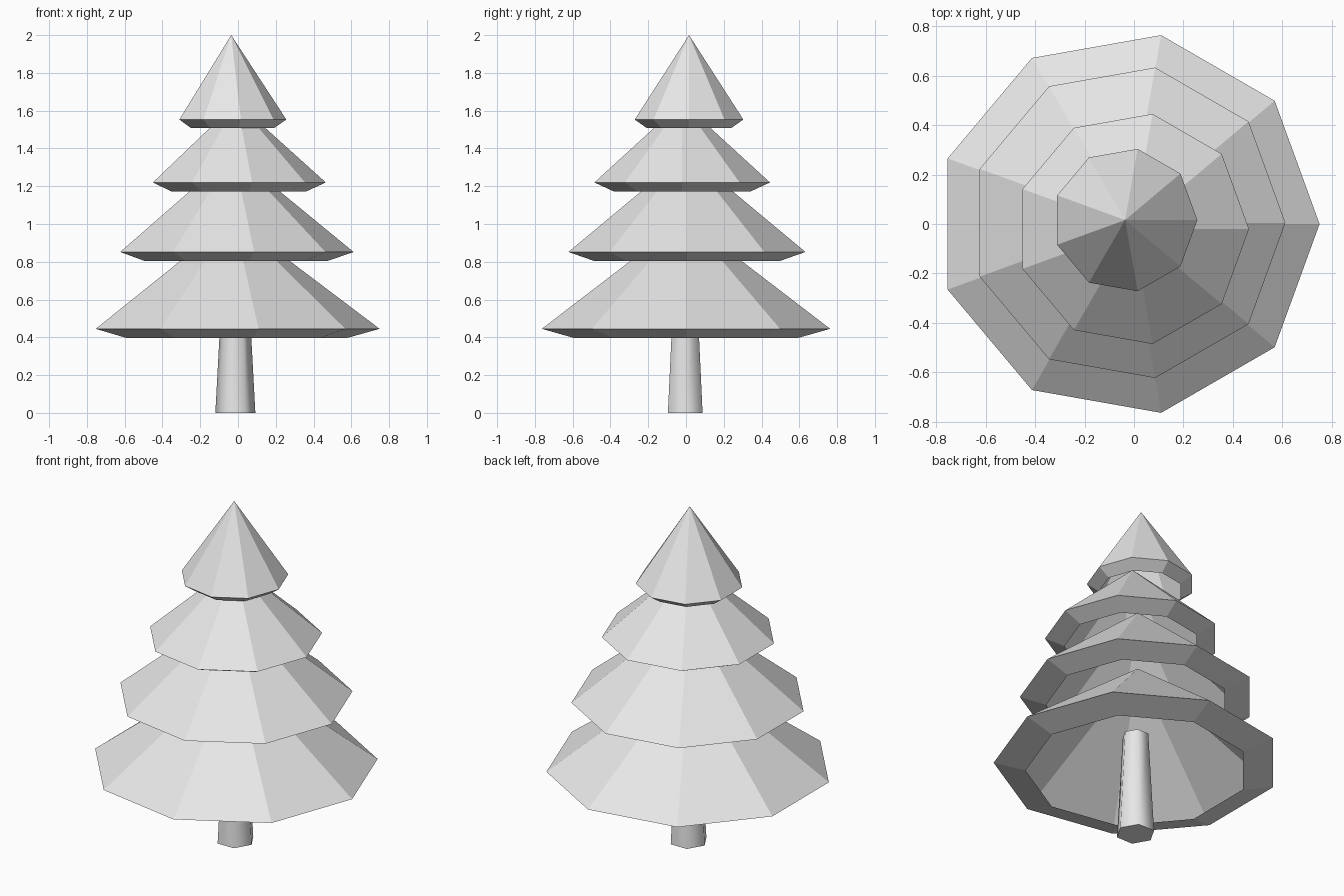
import bpy, bmesh, math

if "Cube" in bpy.data.objects:
    bpy.data.objects.remove(bpy.data.objects["Cube"])

grey = bpy.data.materials.new("light_grey")
grey.diffuse_color = (0.8, 0.8, 0.8, 1)
grey.use_nodes = True
grey.node_tree.nodes["Principled BSDF"].inputs["Base Color"].default_value = grey.diffuse_color


def ring(bm, x, y, z, r, sides):
    return [bm.verts.new((x + r * math.cos(2 * math.pi * i / sides),
                          y + r * math.sin(2 * math.pi * i / sides), z))
            for i in range(sides)]


def bridge(bm, low, high):
    n = len(low)
    for i in range(n):
        j = (i + 1) % n
        bm.faces.new((low[i], low[j], high[j], high[i]))


def finish(bm, name):
    mesh = bpy.data.meshes.new(name)
    bm.to_mesh(mesh)
    bm.free()
    mesh.materials.append(grey)
    obj = bpy.data.objects.new(name, mesh)
    bpy.context.collection.objects.link(obj)
    return obj


# Foliage tiers: nine-sided hollow cones with a rim folded inward underneath
def tier(name, x, y, z_lip, z_rim, z_tip, r):
    bm = bmesh.new()
    lip = ring(bm, x, y, z_lip, r * 0.778, 9)
    rim = ring(bm, x, y, z_rim, r, 9)
    tip = bm.verts.new((x, y, z_tip))
    bridge(bm, lip, rim)
    for i in range(9):
        bm.faces.new((rim[i], rim[(i + 1) % 9], tip))
    finish(bm, name)


for args in (("bottom_tier", -0.025, 0.0, 0.397, 0.445, 1.03, 0.775),
             ("lower_middle_tier", -0.025, 0.005, 0.803, 0.852, 1.375, 0.637),
             ("upper_middle_tier", -0.007, -0.02, 1.172, 1.22, 1.645, 0.472),
             ("top_tier", -0.036, 0.016, 1.508, 1.553, 2.0, 0.292)):
    tier(*args)

# Trunk: tapered hexagonal post, smooth sides with sharp caps
bm = bmesh.new()
base = ring(bm, -0.014, -0.004, 0, 0.106, 6)
top = ring(bm, -0.014, -0.004, 0.61, 0.073, 6)
bridge(bm, base, top)
bm.faces.new(base[::-1])
bm.faces.new(top)
trunk = finish(bm, "trunk")
bpy.context.view_layer.objects.active = trunk
trunk.select_set(True)
bpy.ops.object.shade_smooth_by_angle(angle=math.radians(70))
